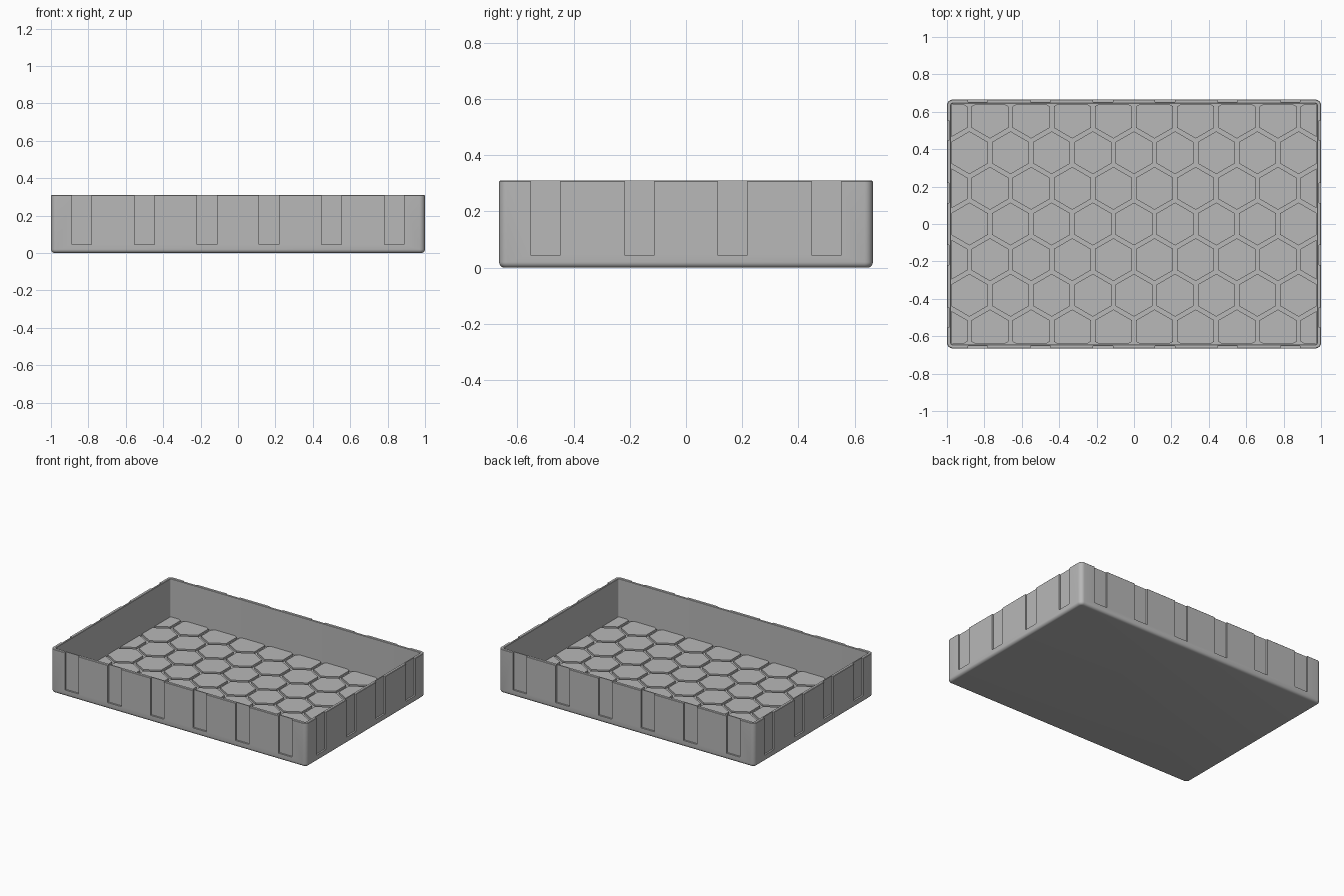
import bpy, bmesh, math
from mathutils import Vector

if "Cube" in bpy.data.objects:
    bpy.data.objects.remove(bpy.data.objects["Cube"], do_unlink=True)

HX, HY, TOP = 1.0, 0.665, 0.31      # half length, half width, height
WALL, FLOOR, TILE_TOP = 0.022, 0.026, 0.04
CORNER = 0.03

grey = bpy.data.materials.new("plain grey")
grey.use_nodes = True
colour = (0.48, 0.48, 0.48, 1)
grey.diffuse_color = colour
grey.node_tree.nodes["Principled BSDF"].inputs["Base Color"].default_value = colour


def make_object(name, bm):
    bmesh.ops.recalc_face_normals(bm, faces=bm.faces)
    mesh = bpy.data.meshes.new(name)
    bm.to_mesh(mesh)
    bm.free()
    mesh.materials.append(grey)
    obj = bpy.data.objects.new(name, mesh)
    bpy.context.collection.objects.link(obj)
    return obj


def ring(bm, inset, z, steps=6):
    """Rounded rectangle of vertices, inset from the outer wall."""
    r = max(CORNER - inset, 0.006)
    verts = []
    for q, (sx, sy) in enumerate([(1, 1), (-1, 1), (-1, -1), (1, -1)]):
        for i in range(steps + 1):
            a = math.pi / 2 * (q + i / steps)
            verts.append(bm.verts.new((sx * (HX - inset - r) + r * math.cos(a),
                                       sy * (HY - inset - r) + r * math.sin(a), z)))
    return verts


# Tray shell: profile swept round the rounded rectangle
R = 0.02
profile = [(R * (1 - math.sin(a)), R * (1 - math.cos(a)))
           for a in [math.pi / 2 * i / 5 for i in range(6)]]
profile += [(0, TOP - 0.003), (0.003, TOP), (WALL - 0.003, TOP),
            (WALL, TOP - 0.003), (WALL, FLOOR)]
bm = bmesh.new()
rings = [ring(bm, inset, z) for inset, z in profile]
for low, high in zip(rings, rings[1:]):
    for i in range(len(low)):
        j = (i + 1) % len(low)
        bm.faces.new((low[i], low[j], high[j], high[i]))
bm.faces.new(rings[0])
bm.faces.new(rings[-1])
tray = make_object("tray_shell", bm)

# Shallow slots down the outside of every wall, open at the rim
DEPTH, HALF, SLOT_Z = 0.012, 0.053, 0.045
slots = [(x, s * HY, HALF, DEPTH) for s in (-1, 1)
         for x in (-0.835, -0.5, -0.165, 0.165, 0.5, 0.835)]
slots += [(s * HX, y, DEPTH, HALF) for s in (-1, 1)
          for y in (-0.5, -0.165, 0.165, 0.5)]
bm = bmesh.new()
for x, y, hx, hy in slots:
    cube = bmesh.ops.create_cube(bm, size=2)["verts"]
    bmesh.ops.scale(bm, vec=(hx, hy, 0.2), verts=cube)
    bmesh.ops.translate(bm, vec=(x, y, SLOT_Z + 0.2), verts=cube)
cutter = make_object("slot_cutter", bm)
cutter.hide_render = True
cutter.hide_viewport = True
mod = tray.modifiers.new("slots", "BOOLEAN")
mod.operation = "DIFFERENCE"
mod.solver = "EXACT"
mod.object = cutter
bpy.context.view_layer.objects.active = tray
tray.select_set(True)
bpy.ops.object.modifier_apply(modifier=mod.name)
bpy.data.objects.remove(cutter, do_unlink=True)
bpy.ops.object.shade_smooth_by_angle(angle=math.radians(35))

# Honeycomb of raised floor tiles, trimmed at the walls
PITCH, GAP = 0.22, 0.022
radius = (PITCH - GAP) / math.sqrt(3)
row_step = PITCH * math.sqrt(3) / 2
bm = bmesh.new()
for row in range(-4, 5):
    for col in range(-6, 7):
        cx = (col + 0.5 * (row % 2)) * PITCH
        cy = row * row_step
        corners = [bm.verts.new((cx + radius * math.sin(k * math.pi / 3),
                                 cy + radius * math.cos(k * math.pi / 3), TILE_TOP))
                   for k in range(6)]
        bm.faces.new(corners)
for n, reach in (((1, 0, 0), HX), ((-1, 0, 0), HX), ((0, 1, 0), HY), ((0, -1, 0), HY)):
    bmesh.ops.bisect_plane(bm, geom=bm.verts[:] + bm.edges[:] + bm.faces[:],
                           plane_co=Vector(n) * (reach - WALL - 0.001),
                           plane_no=n, clear_outer=True)
grown = bmesh.ops.extrude_face_region(bm, geom=bm.faces[:], use_keep_orig=True)["geom"]
bmesh.ops.translate(bm, vec=(0, 0, FLOOR - 0.002 - TILE_TOP),
                    verts=[v for v in grown if isinstance(v, bmesh.types.BMVert)])
make_object("floor_tiles", bm)
